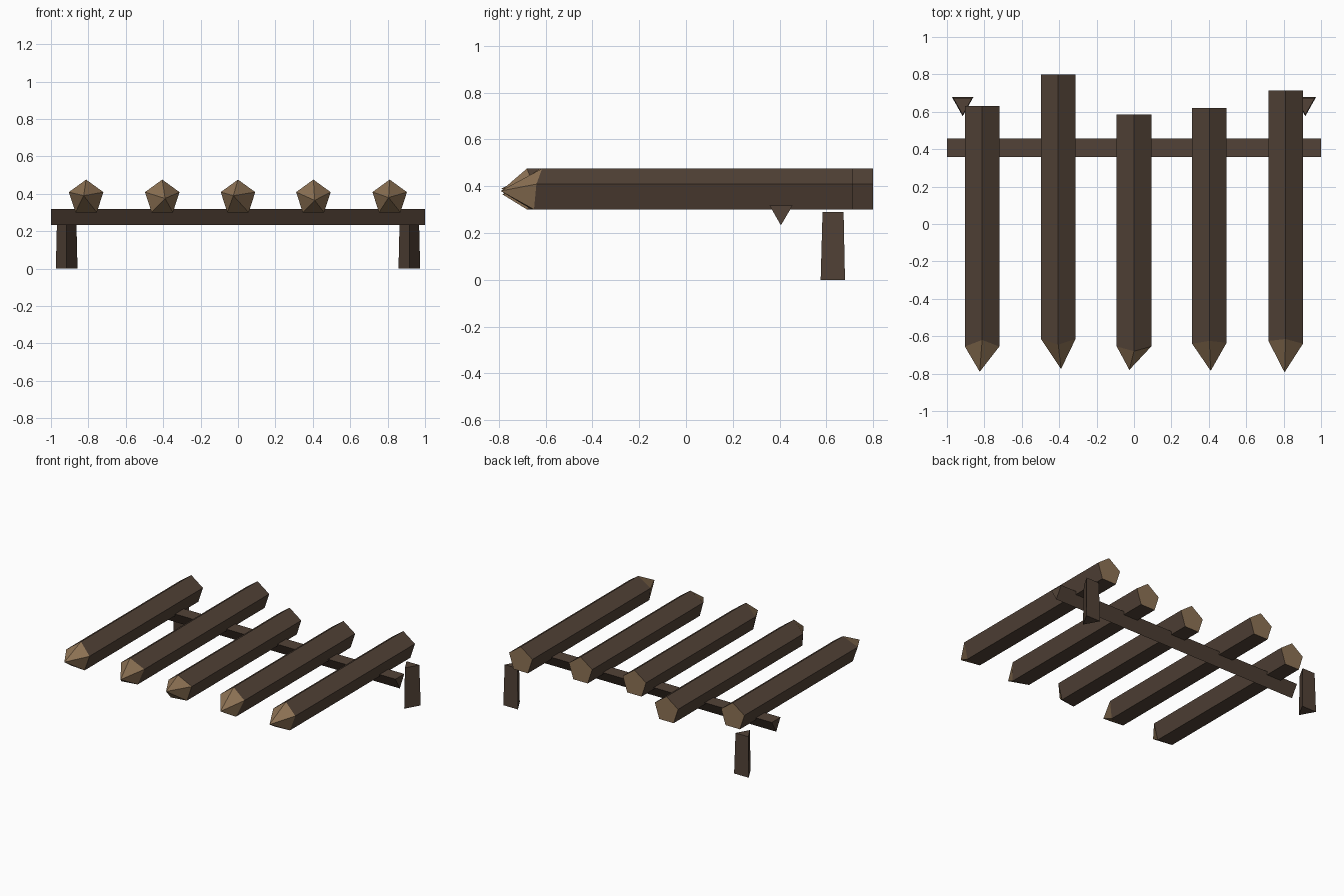
import bpy, bmesh
from math import sin, cos, tau

if "Cube" in bpy.data.objects:
    bpy.data.objects.remove(bpy.data.objects["Cube"])


def material(name, rgb):
    m = bpy.data.materials.new(name)
    m.diffuse_color = (*rgb, 1)
    m.use_nodes = True
    m.node_tree.nodes["Principled BSDF"].inputs["Base Color"].default_value = m.diffuse_color
    return m


bark = material("bark", (0.085, 0.055, 0.038))
cut_wood = material("cut_wood", (0.27, 0.17, 0.09))


def loft(name, start, end, tip=None):
    """Join two matching rings; the far end is flat or drawn to a tip."""
    bm = bmesh.new()
    a = [bm.verts.new(p) for p in start]
    b = [bm.verts.new(p) for p in end]
    n = len(a)
    cut = [bm.faces.new(a)]
    for i in range(n):
        j = (i + 1) % n
        bm.faces.new((a[i], a[j], b[j], b[i]))
    if tip:
        t = bm.verts.new(tip)
        cut += [bm.faces.new((b[i], b[(i + 1) % n], t)) for i in range(n)]
        for f in cut:
            f.material_index = 1
    else:
        bm.faces.new(b)
    bmesh.ops.recalc_face_normals(bm, faces=bm.faces)
    mesh = bpy.data.meshes.new(name)
    bm.to_mesh(mesh)
    bm.free()
    mesh.materials.append(bark)
    mesh.materials.append(cut_wood)
    ob = bpy.data.objects.new(name, mesh)
    bpy.context.collection.objects.link(ob)
    return ob


# Sharpened five-sided logs: centre x, back y, tip, and the uneven shoulder
# y at the top, right, lower right, lower left and left edges
R, LOG_Z = 0.097, 0.379
logs = [
    (-0.812, 0.63, (-0.825, -0.79, 0.39), (-0.62, -0.655, -0.66, -0.65, -0.655)),
    (-0.405, 0.80, (-0.39, -0.775, 0.375), (-0.645, -0.615, -0.64, -0.66, -0.615)),
    (0.0, 0.585, (-0.025, -0.78, 0.39), (-0.68, -0.655, -0.66, -0.68, -0.655)),
    (0.403, 0.62, (0.41, -0.785, 0.365), (-0.625, -0.635, -0.68, -0.65, -0.64)),
    (0.811, 0.715, (0.805, -0.793, 0.38), (-0.615, -0.64, -0.65, -0.66, -0.625)),
]
for k, (x, back, tip, shoulder) in enumerate(logs):
    ring = [(x + R * sin(tau * i / 5), LOG_Z + R * cos(tau * i / 5)) for i in range(5)]
    loft(f"log_{k + 1}", [(px, back, pz) for px, pz in ring],
         [(px, s, pz) for (px, pz), s in zip(ring, shoulder)], tip)

# Three-sided cross beam, point down
beam = [(0.357, 0.318), (0.456, 0.318), (0.406, 0.233)]
loft("cross_beam", [(-1, y, z) for y, z in beam], [(1, y, z) for y, z in beam])


# Tapered three-sided posts at the back corners, point forward
def post_ring(side, half, back, front, z):
    x = side * 0.916
    return [(x - half, back, z), (x + half, back, z), (x, front, z)]


for side, label in ((-1, "left"), (1, "right")):
    loft(f"{label}_post", post_ring(side, 0.058, 0.68, 0.576, 0),
         post_ring(side, 0.051, 0.674, 0.584, 0.29))
